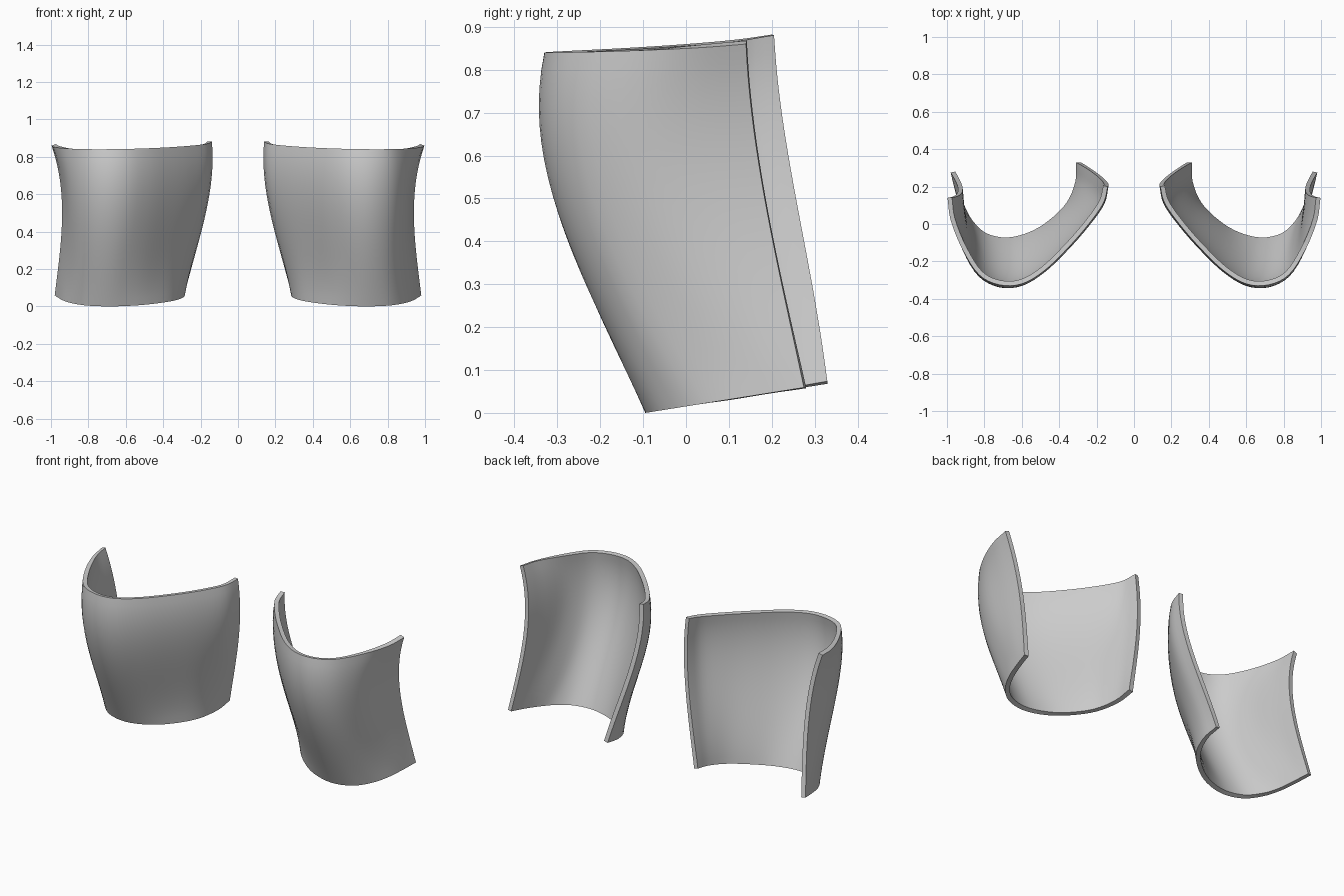
import bpy, math
from mathutils import Vector

cube = bpy.data.objects.get("Cube")
if cube:
    bpy.data.objects.remove(cube, do_unlink=True)

# One plain grey material
grey = bpy.data.materials.new("light_grey")
grey.use_nodes = True
colour = (0.6, 0.6, 0.6, 1)
grey.diffuse_color = colour
grey.node_tree.nodes["Principled BSDF"].inputs["Base Color"].default_value = colour

# Horizontal sections of the outer skin: height fraction -> points from inner to outer back edge
SECTIONS = {
    0.0: [(.285, .33), (.29, .22), (.34, .1), (.44, 0), (.55, -.065), (.68, -.095),
          (.8, -.07), (.88, 0), (.93, .09), (.96, .19), (.98, .275)],
    0.32: [(.215, .285), (.235, .18), (.3, .06), (.4, -.05), (.52, -.155), (.64, -.215),
           (.75, -.21), (.84, -.15), (.9, -.03), (.935, .1), (.95, .22)],
    0.69: [(.148, .23), (.17, .12), (.25, 0), (.36, -.125), (.48, -.24), (.6, -.315),
           (.72, -.325), (.83, -.265), (.9, -.14), (.93, .02), (.945, .165)],
    1.0: [(.14, .2), (.165, .11), (.25, -.01), (.36, -.135), (.48, -.25), (.6, -.32),
          (.72, -.325), (.83, -.27), (.92, -.13), (.98, .02), (.997, .14)],
}
COLUMNS, ROWS, THICKNESS = 40, 20, 0.025


def along_section(points, u):
    """Catmull-Rom point at fraction u of an open section."""
    pts = [Vector(p) for p in points]
    pts = [2 * pts[0] - pts[1]] + pts + [2 * pts[-1] - pts[-2]]
    spans = len(points) - 1
    i = min(int(u * spans), spans - 1)
    t = u * spans - i
    a, b, c, d = pts[i:i + 4]
    return 0.5 * (2 * b + (c - a) * t + (2 * a - 5 * b + 4 * c - d) * t ** 2
                  + (3 * b - a - 3 * c + d) * t ** 3)


def between_sections(u, v):
    """Smooth blend of all sections at height fraction v."""
    result = Vector((0, 0))
    for level, points in SECTIONS.items():
        weight = math.prod((v - other) / (level - other)
                           for other in SECTIONS if other != level)
        result += weight * along_section(points, u)
    return result


def skin_point(u, v):
    """Outer skin point between the sloping lower rim and the dished upper rim."""
    x, y = between_sections(u, v)
    low = 0.16 * (between_sections(u, 0).y + 0.095)
    dip = u - 0.62
    high = 0.84 + (0.11 if dip < 0 else 0.14) * dip * dip
    return x, y, max(0, low) + (high - max(0, low)) * v


def make_guard(name, side):
    """Curved open shell on one side, thickened inward."""
    verts, faces = [], []
    for row in range(ROWS + 1):
        for col in range(COLUMNS + 1):
            x, y, z = skin_point(col / COLUMNS, row / ROWS)
            verts.append((side * x, y, z))
    stride = COLUMNS + 1
    for row in range(ROWS):
        for col in range(COLUMNS):
            a = row * stride + col
            quad = (a, a + 1, a + stride + 1, a + stride)
            faces.append(quad if side > 0 else quad[::-1])
    mesh = bpy.data.meshes.new(name)
    mesh.from_pydata(verts, [], faces)
    mesh.materials.append(grey)
    guard = bpy.data.objects.new(name, mesh)
    bpy.context.collection.objects.link(guard)
    solid = guard.modifiers.new("thickness", 'SOLIDIFY')
    solid.thickness = THICKNESS
    solid.offset = -1
    bpy.ops.object.select_all(action='DESELECT')
    guard.select_set(True)
    bpy.context.view_layer.objects.active = guard
    bpy.ops.object.modifier_apply(modifier=solid.name)
    bpy.ops.object.shade_smooth_by_angle(angle=math.radians(40))
    return guard


make_guard("left_leg_guard", 1)
make_guard("right_leg_guard", -1)
